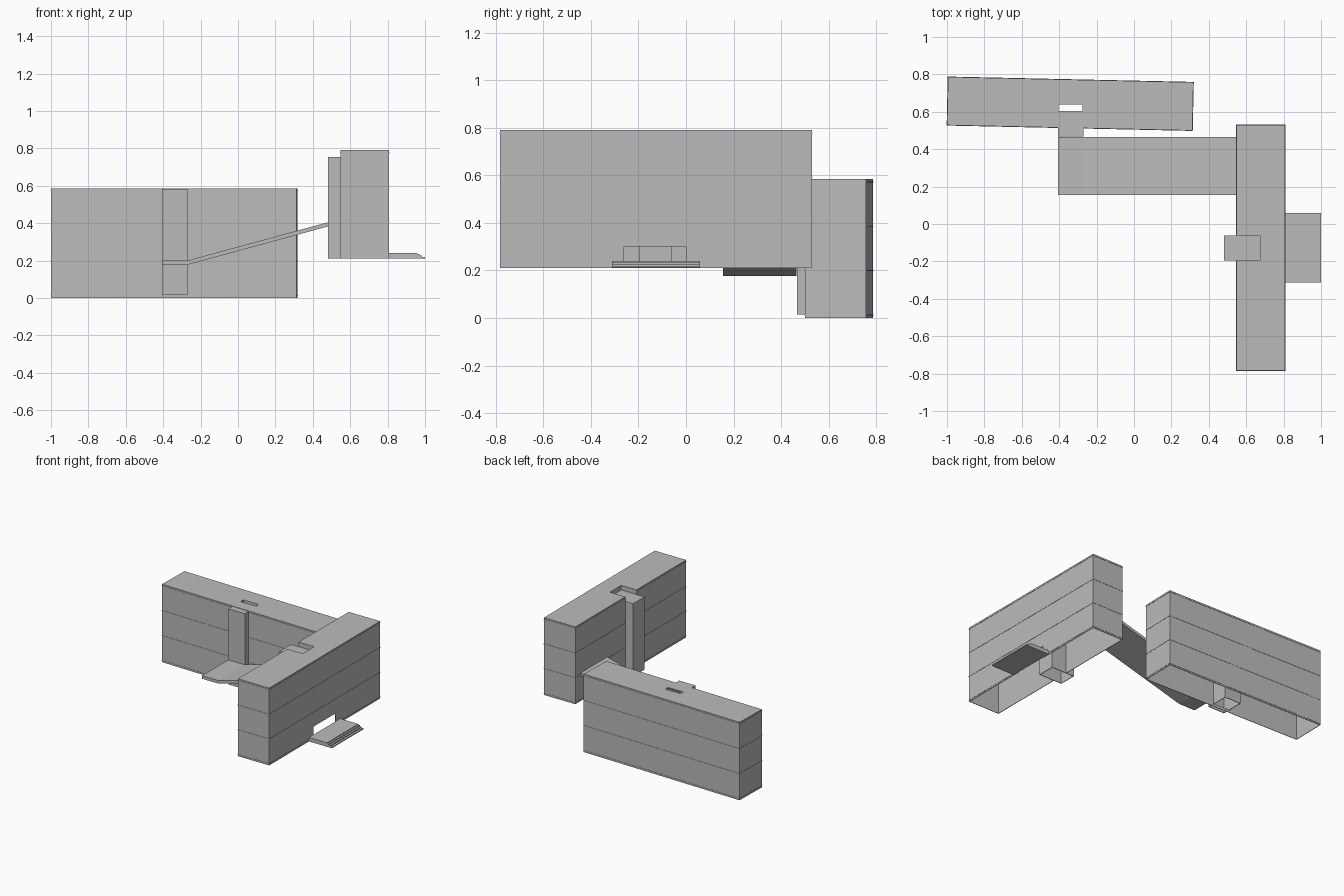
import bpy, bmesh, math
from mathutils import Matrix, Vector

if "Cube" in bpy.data.objects:
    bpy.data.objects.remove(bpy.data.objects["Cube"], do_unlink=True)

grey = bpy.data.materials.new("concrete_grey")
grey.use_nodes = True
tone = (0.5, 0.5, 0.5, 1)
grey.diffuse_color = tone
grey.node_tree.nodes["Principled BSDF"].inputs["Base Color"].default_value = tone

WALL = 0.004


def finish(name, bm):
    bmesh.ops.recalc_face_normals(bm, faces=bm.faces)
    mesh = bpy.data.meshes.new(name)
    bm.to_mesh(mesh)
    bm.free()
    mesh.materials.append(grey)
    obj = bpy.data.objects.new(name, mesh)
    bpy.context.collection.objects.link(obj)
    return obj


def box(name, lo, hi, turn=0):
    """Box between two corners, turned about its own vertical axis."""
    lo, hi = Vector(lo), Vector(hi)
    bm = bmesh.new()
    bmesh.ops.create_cube(bm, size=1, matrix=Matrix.Translation((lo + hi) / 2)
                          @ Matrix.Rotation(turn, 4, "Z")
                          @ Matrix.Diagonal((*(hi - lo), 1)))
    return finish(name, bm)


def prism(name, profile, y0, y1):
    """Extrude an x-z profile along y."""
    bm = bmesh.new()
    face = bm.faces.new([bm.verts.new((x, y0, z)) for x, z in profile])
    ext = bmesh.ops.extrude_face_region(bm, geom=[face])
    bmesh.ops.translate(bm, vec=(0, y1 - y0, 0),
                        verts=[v for v in ext["geom"] if isinstance(v, bmesh.types.BMVert)])
    return finish(name, bm)


def cut(obj, lo, hi, turn=0):
    cutter = box(obj.name + "_cutter", lo, hi, turn)
    cutter.hide_render = True
    cutter.hide_viewport = True
    mod = obj.modifiers.new("opening", "BOOLEAN")
    mod.operation = "DIFFERENCE"
    mod.solver = "EXACT"
    mod.object = cutter


def shell(name, lo, hi, turn=0):
    """Thin-walled box with a roof and an open underside."""
    obj = box(name, lo, hi, turn)
    cut(obj, (lo[0] + WALL, lo[1] + WALL, lo[2] - 0.1),
        (hi[0] - WALL, hi[1] - WALL, hi[2] - WALL), turn)
    return obj


def floor_bands(name, lo, hi, turn=0):
    """Hairline ledges marking the storeys."""
    out, half = 0.002, 0.002
    for i in range(4):
        z = lo[2] + 0.012 + i * (hi[2] - lo[2] - 0.024) / 3
        band = box(f"{name}_{i + 1}", (lo[0] - out, lo[1] - out, z - half),
                   (hi[0] + out, hi[1] + out, z + half), turn)
        cut(band, (lo[0] + WALL, lo[1] + WALL, z - 0.1),
            (hi[0] - WALL, hi[1] - WALL, z + 0.1), turn)
        yield band


# Upper block, with roof recess and entrance opening
lo, hi = (0.547, -0.783, 0.21), (0.807, 0.53, 0.79)
upper = shell("upper_block", lo, hi)
recess = ((0.5, -0.196, 0.1), (0.675, -0.062, 1))
cut(upper, *recess)
entrance = ((0.78, -0.26, 0.1), (0.85, 0.0, 0.3))
cut(upper, *entrance)
for band in floor_bands("upper_floor_band", lo, hi):
    cut(band, *recess)
    cut(band, *entrance)
shell("upper_stair_tower", (0.482, -0.196, 0.21), (0.675, -0.062, 0.755))

# Lining that closes the recess between tower top and roof
lining = box("recess_lining", (0.547, -0.2, 0.74), (0.679, -0.058, 0.79))
cut(lining, (0.5, -0.196, 0.7), (0.675, -0.062, 0.9))

# Lower block, slightly turned, with an open light shaft
turn = math.radians(-1.25)
lo, hi = (-0.997, 0.514, 0), (0.315, 0.772, 0.585)
lower = shell("lower_block", lo, hi, turn)
shaft = ((-0.403, 0.605, -0.1), (-0.275, 0.638, 1))
cut(lower, *shaft)
tower_gap = ((-0.403, 0.48, 0.02), (-0.275, 0.6, 0.575))
cut(lower, *tower_gap)
for band in floor_bands("lower_floor_band", lo, hi, turn):
    cut(band, *tower_gap)
lower_tower = shell("lower_stair_tower", (-0.407, 0.467, 0.015), (-0.271, 0.642, 0.582))
cut(lower_tower, *shaft)

# Sloping bridge joining both blocks
prism("ramp_bridge", [(-0.407, 0.177), (-0.271, 0.177), (0.545, 0.4),
                      (0.545, 0.422), (-0.271, 0.2), (-0.407, 0.2)], 0.155, 0.465)

# Entrance terrace with stepped front edge
steps = [(0.945, 0.24), (0.957, 0.24), (0.957, 0.234), (0.97, 0.234),
         (0.97, 0.227), (0.984, 0.227), (0.984, 0.219), (1.0, 0.219)]
prism("entrance_terrace", [(0.807, 0.21), (0.807, 0.24)] + steps
      + [(1.0, 0.212), (0.985, 0.21)], -0.312, 0.058)
